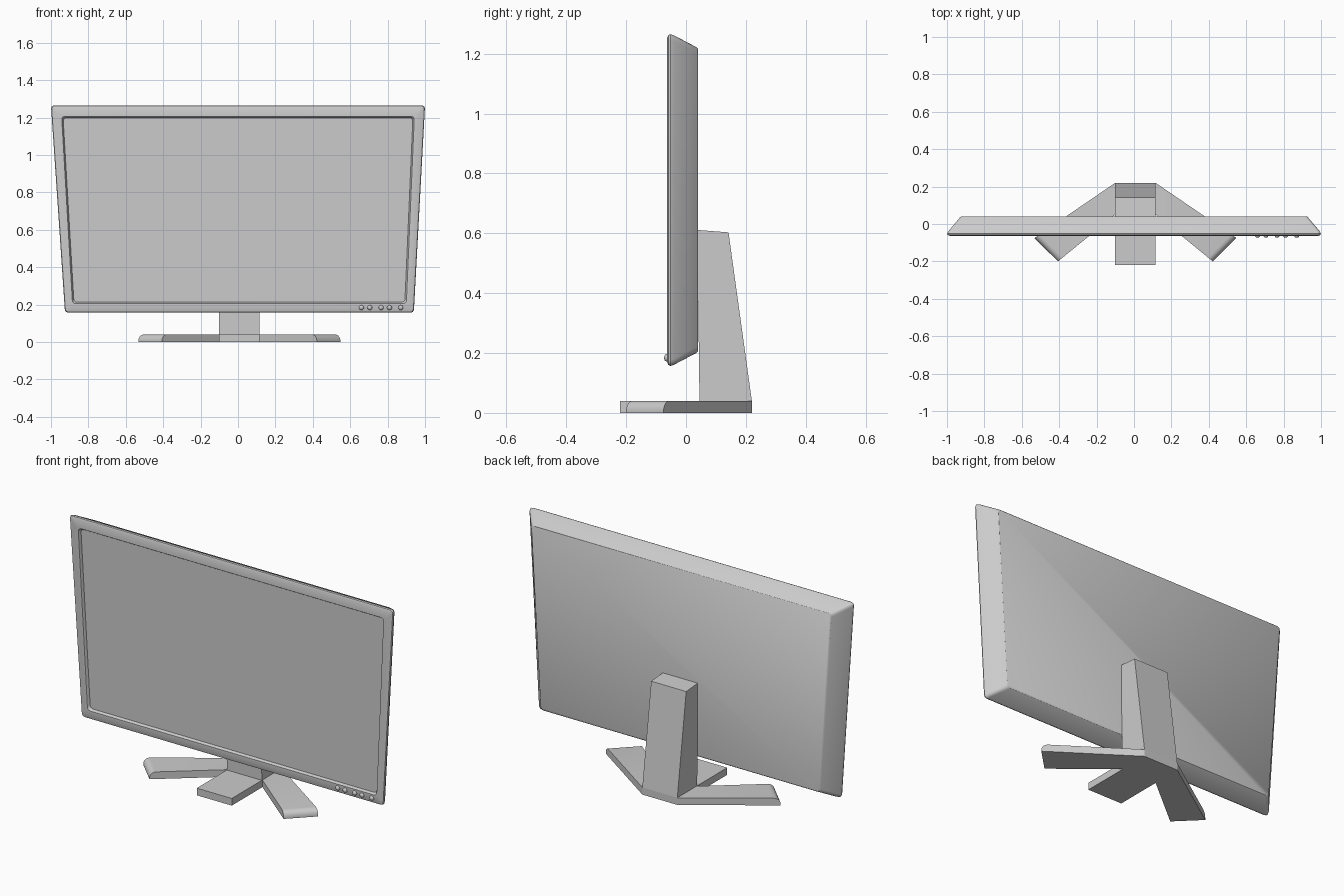
import bpy, bmesh, math
from mathutils import Vector

if "Cube" in bpy.data.objects:
    bpy.data.objects.remove(bpy.data.objects["Cube"])

CX = 0.0075  # stand and lower bezel sit slightly right of centre


def finish(name, bm, smooth=None):
    bmesh.ops.recalc_face_normals(bm, faces=bm.faces)
    me = bpy.data.meshes.new(name)
    bm.to_mesh(me)
    bm.free()
    ob = bpy.data.objects.new(name, me)
    bpy.context.collection.objects.link(ob)
    if smooth:
        bpy.ops.object.select_all(action='DESELECT')
        ob.select_set(True)
        bpy.context.view_layer.objects.active = ob
        bpy.ops.object.shade_smooth_by_angle(angle=math.radians(smooth))
    return ob


def ring(outline, y, ix, iz, r=0.02, n=5):
    """Tapered outline (half top, half bottom, z top, z bottom) with round corners."""
    ht, hb, zt, zb = outline
    quad = [Vector(p) for p in ((-ht + ix, y, zt - iz), (ht - ix, y, zt - iz),
                                (CX + hb - ix, y, zb + iz), (CX - hb + ix, y, zb + iz))]
    pts = []
    for i, p in enumerate(quad):
        a = p + (quad[i - 1] - p).normalized() * r
        b = p + (quad[(i + 1) % 4] - p).normalized() * r
        for k in range(n):
            t = k / (n - 1)
            pts.append(a * (1 - t) ** 2 + p * 2 * t * (1 - t) + b * t * t)
    return pts


def loft(name, rings, smooth=None):
    bm = bmesh.new()
    vs = [[bm.verts.new(p) for p in r] for r in rings]
    n = len(vs[0])
    for a, b in zip(vs, vs[1:]):
        for i in range(n):
            bm.faces.new((a[i], a[(i + 1) % n], b[(i + 1) % n], b[i]))
    bm.faces.new(vs[0])
    bm.faces.new(vs[-1])
    return finish(name, bm, smooth)


def slab(name, pts, z0, z1, tip=None):
    """Flat foot from a plan outline, optionally rounding the top of one edge."""
    bm = bmesh.new()
    lo = [bm.verts.new((x, y, z0)) for x, y in pts]
    hi = [bm.verts.new((x, y, z1)) for x, y in pts]
    n = len(pts)
    for i in range(n):
        j = (i + 1) % n
        bm.faces.new((lo[i], lo[j], hi[j], hi[i]))
    bm.faces.new(lo)
    bm.faces.new(hi)
    if tip:
        edge = bm.edges.get((hi[tip[0]], hi[tip[1]]))
        bmesh.ops.bevel(bm, geom=[edge], offset=0.033, segments=5,
                        profile=0.5, affect='EDGES')
    return finish(name, bm, 30 if tip else None)


# Monitor housing: sloped rear shell, rounded bezel, recessed opening
outer = (1.0, 0.9325, 1.265, 0.157)
inner = (0.943, 0.8925, 1.207, 0.205)
loft("monitor_housing", [
    ring(outer, 0.040, 0.074, 0.048),
    ring(outer, 0.036, 0.069, 0.044),
    ring(outer, -0.040, 0.005, 0.004),
    ring(outer, -0.052, 0.0, 0.0),
    ring(outer, -0.059, 0.003, 0.003),
    ring(outer, -0.063, 0.012, 0.012),
    ring(inner, -0.063, 0.0, 0.0),
    ring(inner, -0.050, 0.008, 0.008),
    ring(inner, -0.042, 0.008, 0.008)], 35)

# Screen panel set in the opening
loft("screen_panel", [ring(inner, -0.050, 0.007, 0.007),
                      ring(inner, -0.044, 0.007, 0.007)])

# Control buttons
for i, x in enumerate((0.66, 0.705, 0.765, 0.81, 0.87)):
    bm = bmesh.new()
    bmesh.ops.create_uvsphere(bm, u_segments=16, v_segments=10, radius=0.013)
    bmesh.ops.scale(bm, vec=(1, 0.8, 1), verts=bm.verts)
    bmesh.ops.translate(bm, vec=(x, -0.063, 0.184), verts=bm.verts)
    finish(f"button_{i + 1}", bm, 60)

# Stand column: wedge profile in y/z, extruded along x
W = 0.108
profile = [(0.045, 0.04), (0.22, 0.04), (0.142, 0.603), (0.038, 0.611)]
loft("stand_column", [[Vector((CX + s * W, y, z)) for y, z in profile] for s in (-1, 1)])

# Base: straight centre foot and two splayed feet with rounded tips
slab("centre_foot", [(CX - W, -0.22), (CX + W, -0.22), (CX + W, 0.22), (CX - W, 0.22)], 0, 0.04)
plan = [(W, 0.22), (0.54, -0.075), (0.414, -0.20), (W, 0.05)]
for name, s in (("left_foot", -1), ("right_foot", 1)):
    slab(name, [(CX + s * x, y) for x, y in plan], 0, 0.04, tip=(1, 2))
